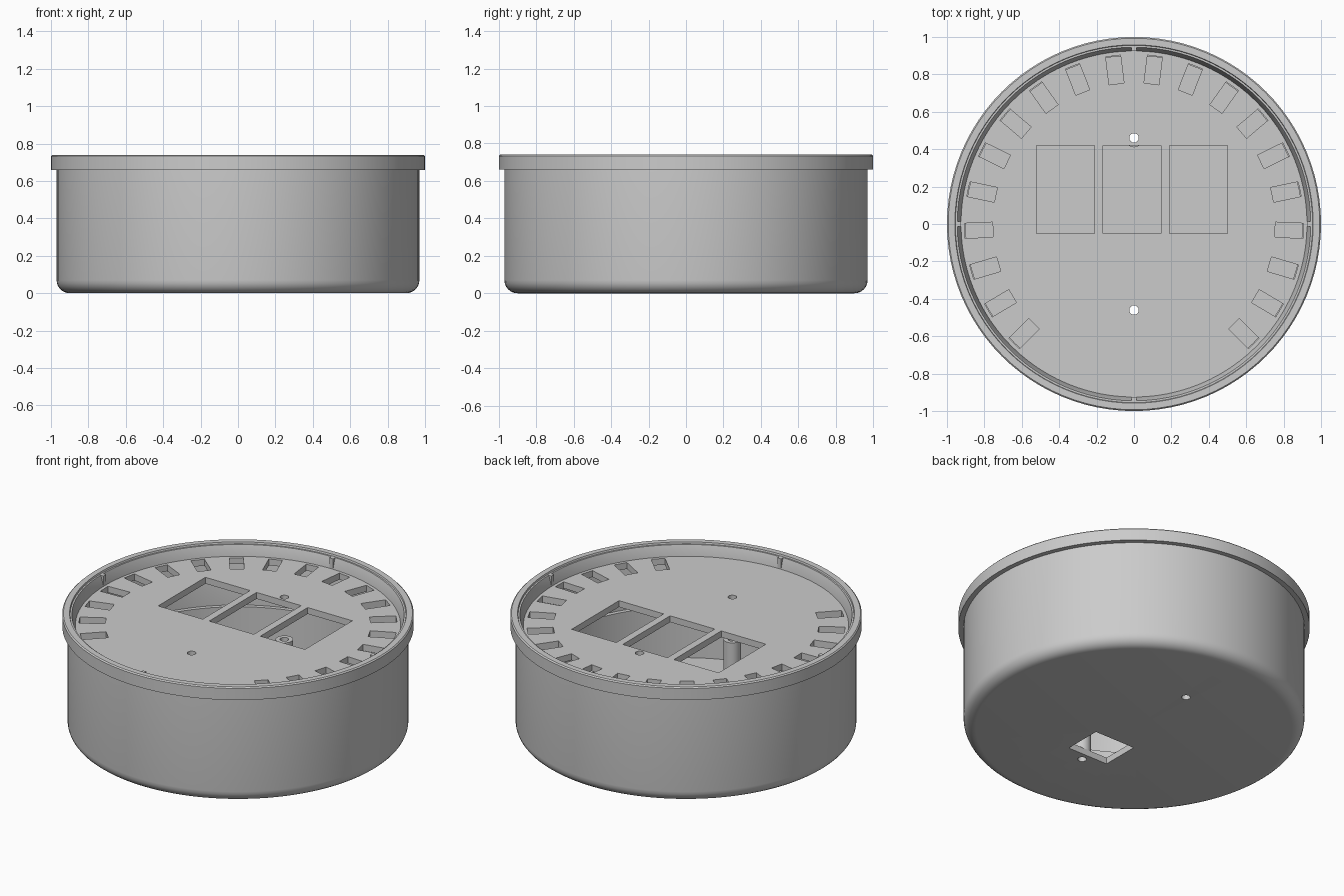
import bpy
import bmesh
from math import radians, sin, cos, pi
from mathutils import Matrix, Vector

cube = bpy.data.objects.get("Cube")
if cube:
    bpy.data.objects.remove(cube, do_unlink=True)

grey = bpy.data.materials.new("plain_grey")
grey.use_nodes = True
grey.diffuse_color = (0.6, 0.6, 0.6, 1)
grey.node_tree.nodes["Principled BSDF"].inputs["Base Color"].default_value = grey.diffuse_color


def finish(name, bm):
    mesh = bpy.data.meshes.new(name)
    bmesh.ops.recalc_face_normals(bm, faces=bm.faces)
    bm.to_mesh(mesh)
    bm.free()
    mesh.materials.append(grey)
    obj = bpy.data.objects.new(name, mesh)
    bpy.context.collection.objects.link(obj)
    return obj


def lathe(name, profile, steps=96, centre=(0, 0, 0)):
    """Revolve a closed (radius, height) outline about a vertical axis."""
    bm = bmesh.new()
    verts = [bm.verts.new((r, 0, z)) for r, z in profile]
    edges = [bm.edges.new((v, verts[i - 1])) for i, v in enumerate(verts)]
    bmesh.ops.spin(bm, geom=verts + edges, cent=(0, 0, 0), axis=(0, 0, 1),
                   angle=2 * pi, steps=steps, use_duplicate=False)
    bmesh.ops.remove_doubles(bm, verts=bm.verts, dist=1e-4)
    bmesh.ops.translate(bm, verts=bm.verts, vec=centre)
    return finish(name, bm)


def add_box(bm, centre, size, turn=0):
    matrix = (Matrix.Translation(centre) @ Matrix.Rotation(turn, 4, 'Z')
              @ Matrix.Diagonal(Vector((*size, 1))))
    bmesh.ops.create_cube(bm, size=1, matrix=matrix)


def add_drill(bm, y, z, radius=0.025, depth=0.3):
    bmesh.ops.create_cone(bm, cap_ends=True, segments=24, radius1=radius, radius2=radius,
                          depth=depth, matrix=Matrix.Translation((0, y, z)))


def cut(obj, bm):
    """Subtract the shapes in bm and bake the result."""
    cutter = finish("cutter", bm)
    cutter.hide_render = True
    mod = obj.modifiers.new("cut", 'BOOLEAN')
    mod.operation = 'DIFFERENCE'
    mod.solver = 'EXACT'
    mod.object = cutter
    graph = bpy.context.evaluated_depsgraph_get()
    mesh = bpy.data.meshes.new_from_object(obj.evaluated_get(graph))
    obj.modifiers.clear()
    obj.data = mesh
    bpy.data.objects.remove(cutter, do_unlink=True)


def smooth(obj):
    bpy.ops.object.select_all(action='DESELECT')
    obj.select_set(True)
    bpy.context.view_layer.objects.active = obj
    bpy.ops.object.shade_smooth_by_angle(angle=radians(30))


POST_Y = 0.46
PLATE_TOP = 0.665
PLATE_THICK = 0.04

# Cup: rounded bottom edge, raised rim, sloped recess, ledge inside
FILLET = 0.07
corner = [(0.97 - FILLET + FILLET * sin(a), FILLET - FILLET * cos(a))
          for a in (radians(15 * i) for i in range(7))]
cup = lathe("cup", [(0, 0)] + corner + [
    (0.97, 0.66), (1.0, 0.66), (1.0, 0.733), (0.993, 0.74),
    (0.958, 0.74), (0.955, 0.73), (0.945, 0.73), (0.925, PLATE_TOP),
    (0.925, 0.36), (0.9, 0.36), (0.9, 0.04), (0, 0.04)])
bm = bmesh.new()
add_box(bm, (0, -0.29, 0.02), (0.28, 0.24, 0.2))
for side in (-1, 1):
    add_drill(bm, side * POST_Y, 0.02)
cut(cup, bm)
smooth(cup)

# Face plate: three windows, two screw holes and an arc of slots
plate_low = PLATE_TOP - PLATE_THICK
plate = lathe("face_plate", [(0, plate_low), (0.925, plate_low),
                             (0.925, PLATE_TOP), (0, PLATE_TOP)])
bm = bmesh.new()
for x in (-0.365, -0.01, 0.345):
    add_box(bm, (x, 0.185, PLATE_TOP), (0.31, 0.47, 0.2))
for side in (-1, 1):
    add_drill(bm, side * POST_Y, PLATE_TOP)
    for i in range(10):
        a = side * radians(7.1 + 14.2 * i)
        add_box(bm, (0.83 * sin(a), 0.83 * cos(a), PLATE_TOP), (0.08, 0.15, 0.2), -a)
cut(plate, bm)
smooth(plate)

# Hollow screw posts standing on the floor
for side, name in ((-1, "front_post"), (1, "back_post")):
    post = lathe(name, [(0.025, 0.035), (0.05, 0.035), (0.05, 0.4), (0.025, 0.4)],
                 24, (0, side * POST_Y, 0))
    smooth(post)

# Small locating tabs on the sloped recess wall
bm = bmesh.new()
for i in range(4):
    a = i * pi / 2
    add_box(bm, (0.935 * sin(a), 0.935 * cos(a), 0.695), (0.025, 0.02, 0.07), -a)
finish("locating_tabs", bm)
